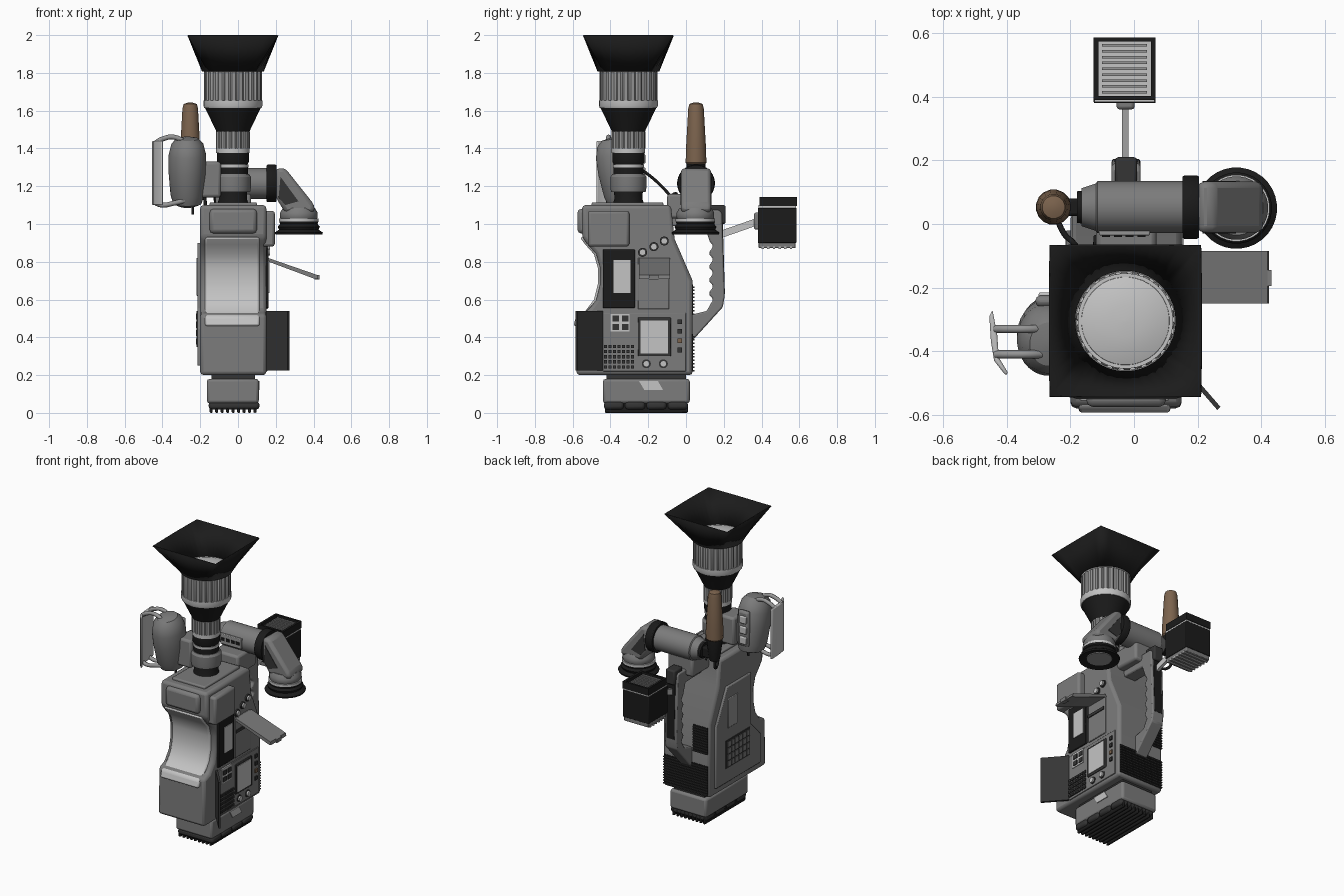
import bpy, bmesh, math
from mathutils import Vector, Matrix

if "Cube" in bpy.data.objects:
    bpy.data.objects.remove(bpy.data.objects["Cube"])

def material(name, *rgb):
    m = bpy.data.materials.new(name)
    m.use_nodes = True
    m.diffuse_color = (*rgb, 1)
    m.node_tree.nodes["Principled BSDF"].inputs["Base Color"].default_value = (*rgb, 1)
    return m

GRAY = material("body gray", .2, .2, .2)
MID = material("lens gray", .3, .3, .3)
DARK = material("dark gray", .035, .035, .035)
BLACK = material("rubber black", .011, .011, .011)
LIGHT = material("light gray", .55, .55, .55)
BROWN = material("foam brown", .2, .125, .075)
LX, LY = -.027, -.305          # lens axis

def finish(name, bm, mat, bevel=0, smooth=True):
    bmesh.ops.recalc_face_normals(bm, faces=bm.faces)
    me = bpy.data.meshes.new(name)
    bm.to_mesh(me)
    bm.free()
    ob = bpy.data.objects.new(name, me)
    bpy.context.collection.objects.link(ob)
    me.materials.append(mat)
    if bevel:
        b = ob.modifiers.new("bevel", "BEVEL")
        b.width, b.segments, b.limit_method = bevel, 2, "ANGLE"
    if smooth:
        bpy.ops.object.select_all(action="DESELECT")
        ob.select_set(True)
        bpy.context.view_layer.objects.active = ob
        bpy.ops.object.shade_smooth_by_angle(angle=math.radians(32))
    return ob

def prism(name, pts, axis, lo, hi, mat, bevel=0):
    """Extrude a 2D outline along an axis; the points use the other two axes in order."""
    bm = bmesh.new()
    def at(p, d):
        c = list(p)
        c.insert("xyz".index(axis), d)
        return bm.verts.new(c)
    a, b = [at(p, lo) for p in pts], [at(p, hi) for p in pts]
    bm.faces.new(a)
    bm.faces.new(b[::-1])
    for i in range(len(a)):
        j = (i + 1) % len(a)
        bm.faces.new((a[i], a[j], b[j], b[i]))
    return finish(name, bm, mat, bevel)

def box(name, x, y, z, mat, bevel=0):
    return prism(name, [(x[0], y[0]), (x[1], y[0]), (x[1], y[1]), (x[0], y[1])], "z", *z, mat, bevel)

def lathe(name, prof, pos, mat, axis="z", n=32, ribs=0, squash=(1, 1)):
    """Turn (radius, height) pairs about an axis; ribs notch the outline."""
    bm = bmesh.new()
    n = ribs * 4 if ribs else n
    rings = []
    for r, h in prof:
        ring = []
        for i in range(n):
            k = r * (.94 if ribs and i % 4 == 0 else 1)
            t = 2 * math.pi * (i + .5) / n
            u, v = k * math.cos(t) * squash[0], k * math.sin(t) * squash[1]
            c = {"z": (u, v, h), "x": (h, u, v), "y": (u, h, v)}[axis]
            ring.append(bm.verts.new(Vector(c) + Vector(pos)))
        rings.append(ring)
    for a, b in zip(rings, rings[1:]):
        for i in range(n):
            bm.faces.new((a[i], a[i - 1], b[i - 1], b[i]))
    bm.faces.new(rings[0])
    bm.faces.new(rings[-1])
    return finish(name, bm, mat)

def tube(name, pts, r, mat):
    cu = bpy.data.curves.new(name, "CURVE")
    cu.dimensions, cu.bevel_depth, cu.bevel_resolution, cu.use_fill_caps = "3D", r, 2, True
    s = cu.splines.new("BEZIER")
    s.bezier_points.add(len(pts) - 1)
    for p, c in zip(s.bezier_points, pts):
        p.co, p.handle_left_type, p.handle_right_type = c, "AUTO", "AUTO"
    cu.materials.append(mat)
    ob = bpy.data.objects.new(name, cu)
    bpy.context.collection.objects.link(ob)

# Main body with the shoulder hollow
hollow = [(-.55, .93), (-.52, .89), (-.475, .84), (-.455, .77), (-.455, .68), (-.475, .6), (-.52, .54)]
prism("body", [(-.55, 1.1), *hollow, (-.575, .52), (-.58, .2), (.035, .2), (.035, .7), (-.06, .92), (-.08, 1.1)],
      "x", -.2, .15, GRAY, .018)
pad = hollow + [(-.57, .51), (-.585, .46)]
prism("shoulder_pad", [(y - .012, z) for y, z in pad] + [(y + .03, z) for y, z in pad[::-1]],
      "x", -.175, .115, LIGHT, .012)
prism("left_cover", [(-.5, .25), (-.02, .25), (-.02, .66), (-.14, .9), (-.4, .9), (-.4, .55), (-.5, .45)],
      "x", -.215, -.195, GRAY, .006)
box("front_cap", (-.15, .1), (-.575, -.5), (.95, 1.08), GRAY, .02)
box("side_module", (.12, .195), (-.52, -.3), (.88, 1.07), GRAY, .015)
box("top_plate", (-.15, .1), (-.5, -.12), (1.09, 1.115), GRAY, .008)

# Battery with ribbed end
box("battery", (-.165, .11), (-.44, .02), (.05, .18), GRAY, .015)
box("battery_neck", (-.14, .09), (-.42, 0), (.17, .21), DARK)
for i in range(4):
    y = -.435 + i * .113
    box("battery_cell", (-.155, .113), (y, y + .105), (.018, .06), DARK, .015)
for i in range(9):
    x = -.15 + i * .029
    box("battery_rib", (x, x + .016), (-.43, .01), (0, .05), BLACK, .006)
prism("battery_latch", [(-.25, .17), (-.15, .17), (-.12, .12), (-.22, .12)], "x", .1, .115, LIGHT)

# Lens barrel, from the mount upwards
for name, prof, mat, ribs in [
        ("lens_mount", [(.085, 1.1), (.075, 1.13), (.075, 1.2)], BLACK, 0),
        ("lens_collar", [(.092, 1.17), (.095, 1.19), (.095, 1.25), (.085, 1.265)], GRAY, 0),
        ("lens_base", [(.08, 1.25), (.08, 1.3)], BLACK, 0),
        ("iris_band", [(.083, 1.3), (.083, 1.315)], LIGHT, 0),
        ("iris_ring", [(.078, 1.315), (.085, 1.33), (.085, 1.38)], BLACK, 0),
        ("zoom_band", [(.089, 1.375), (.089, 1.4)], LIGHT, 0),
        ("zoom_ring", [(.09, 1.4), (.09, 1.49)], MID, 18),
        ("lens_cone", [(.088, 1.49), (.095, 1.505), (.148, 1.615)], BLACK, 0),
        ("focus_band", [(.152, 1.615), (.156, 1.625), (.156, 1.655)], LIGHT, 0),
        ("focus_ring", [(.154, 1.655), (.154, 1.805), (.145, 1.815)], MID, 26),
        ("front_rim", [(.15, 1.81), (.15, 1.83)], LIGHT, 0),
        ("front_glass", [(.14, 1.82), (.138, 1.835), (.1, 1.848), (.05, 1.855), (.005, 1.857)], LIGHT, 0)]:
    lathe(name, prof, (LX, LY, 0), mat, n=40, ribs=ribs)

# Lens hood: round at the lens, square at the mouth
bm = bmesh.new()
low, top = [], []
for i in range(40):
    c, s = math.cos(i * math.pi / 20), math.sin(i * math.pi / 20)
    k = .235 / max(abs(c), abs(s))
    low.append(bm.verts.new((LX + .158 * c, LY + .158 * s, 1.81)))
    top.append(bm.verts.new((LX + k * c, LY + k * s, 2)))
for i in range(40):
    bm.faces.new((low[i - 1], low[i], top[i], top[i - 1]))
hood = finish("lens_hood", bm, BLACK)
hood.modifiers.new("wall", "SOLIDIFY").thickness = .006

# Zoom grip with hand strap
box("grip_link", (-.2, -.09), (-.38, -.23), (1.14, 1.33), GRAY, .015)
pod = lathe("zoom_grip", [(.04, -.185), (.075, -.17), (.09, -.12), (.1, 0), (.1, .09), (.085, .15), (.06, .178), (.02, .187)],
            (0, 0, 0), GRAY, squash=(1, 1.15))
pod.matrix_world = Matrix.Translation((-.268, -.35, 1.275)) @ Matrix.Rotation(math.radians(9), 4, "X")
box("zoom_rocker_base", (-.31, -.23), (-.26, -.225), (1.16, 1.4), GRAY, .015)
for i in range(3):
    z = 1.18 + i * .07
    box("zoom_button", (-.3, -.25), (-.235, -.215), (z, z + .05), LIGHT, .006)
tube("grip_pin", [(-.24, -.33, 1.05), (-.24, -.33, 1.12)], .007, BLACK)
prism("strap_pad", [(-.395, -.47), (-.425, -.42), (-.43, -.35), (-.445, -.27), (-.455, -.29), (-.45, -.37), (-.44, -.43), (-.405, -.475)],
      "z", 1.1, 1.44, LIGHT, .006)
for z, zi in ((1.45, 1.42), (1.1, 1.13)):
    for y in (-.41, -.33):
        tube("strap_arm", [(-.26, y, zi), (-.34, y, z + .01), (-.4, y, z), (-.437, y, (z + zi) / 2 - .005)], .013, MID)

# Viewfinder, elbow and eyecup
box("finder_bracket", (-.12, .07), (-.1, .1), (1.03, 1.16), GRAY, .015)
lathe("finder_barrel", [(.06, -.165), (.075, -.12), (.082, -.115), (.082, .16)], (0, .053, 1.215), GRAY, "x")
lathe("finder_end", [(.05, -.18), (.055, -.12)], (0, .053, 1.215), BLACK, "x")
lathe("finder_ring", [(.096, .152), (.1, .158), (.1, .198), (.096, .205)], (0, .053, 1.215), BLACK, "x")
box("finder_controls", (-.11, .05), (-.036, -.02), (1.18, 1.25), MID, .004)
for i in range(4):
    box("finder_switch", (-.1 + i * .037, -.075 + i * .037), (-.041, -.034), (1.205, 1.225), BLACK)
prism("finder_elbow", [(.2, 1.14), (.2, 1.295), (.25, 1.295), (.405, 1.1), (.405, 1.06), (.25, 1.06)],
      "y", -.027, .133, GRAY, .025)
for y in (-.03, .13):
    prism("elbow_inset", [(.215, 1.14), (.225, 1.25), (.32, 1.12), (.25, 1.1)], "y", y, y + .006, DARK)
for name, prof, mat in [("eye_tube", [(.095, 1.025), (.1, 1.035), (.1, 1.06), (.085, 1.085)], GRAY),
                        ("eye_band", [(.105, 1.012), (.105, 1.028)], LIGHT),
                        ("eyecup", [(.085, .955), (.125, .945), (.128, .955), (.105, .97), (.112, .985), (.1, 1.0), (.105, 1.015)], BLACK),
                        ("eyepiece_glass", [(.08, .95), (.08, .96)], MID)]:
    lathe(name, prof, (.322, .05, 0), mat)

# Microphone
lathe("mic_foam", [(.045, 1.31), (.056, 1.325), (.054, 1.4), (.042, 1.61), (.036, 1.635), (.015, 1.642)], (-.253, .053, 0), BROWN, n=16)
lathe("mic_barrel", [(.03, 1.17), (.035, 1.19), (.05, 1.3), (.05, 1.325)], (-.253, .053, 0), BLACK, n=16)
box("mic_clamp", (-.25, -.16), (.025, .08), (1.18, 1.25), BLACK, .01)
tube("mic_cable", [(-.253, .053, 1.18), (-.25, .04, 1.11), (-.22, -.03, 1.13), (-.19, -.06, 1.16), (-.17, -.09, 1.09)], .009, BLACK)
tube("lens_cable", [(-.1, -.25, 1.3), (-.12, -.15, 1.22), (-.12, -.04, 1.1)], .008, BLACK)

# Carrying handle with finger grooves
grooves = [(.132 + .011 * math.sin(i * math.pi / 2.5), .58 + i * .0142) for i in range(25)]
prism("handle", [(-.1, 1.07), (-.1, .99), (.1, .985), *grooves[::-1], (.11, .54), (.03, .52), (.03, .38),
                 (.05, .4), (.195, .56), (.205, .62), (.19, 1.06), (.17, 1.075)], "x", -.07, .02, GRAY, .008)
prism("handle_strip", [(.2, .63), (.206, .63), (.194, 1.03), (.188, 1.03)], "x", -.055, .005, BLACK)

# Lamp on its arm
box("lamp_shoe", (-.06, .01), (.12, .21), (1.0, 1.1), DARK, .01)
prism("lamp_arm", [(.17, .92), (.17, .96), (.385, 1.035), (.385, .995)], "x", -.037, -.017, LIGHT)
box("lamp_knuckle", (-.055, .002), (.36, .4), (.97, 1.06), GRAY, .01)
box("lamp_housing", (-.127, .068), (.38, .585), (.9, 1.085), BLACK, .004)
box("lamp_band", (-.124, .065), (.383, .582), (1.08, 1.1), LIGHT)
box("lamp_base", (-.122, .063), (.385, .58), (.873, .905), GRAY, .004)
for i in range(6):
    y = .4 + i * .03
    box("lamp_fin", (-.125, .066), (y, y + .012), (.868, .88), LIGHT)
for x in ((-.127, -.112), (.053, .068)):
    box("lamp_rim_side", x, (.39, .587), (1.095, 1.143), BLACK)
for y in ((.39, .403), (.574, .587)):
    box("lamp_rim_end", (-.127, .068), y, (1.095, 1.143), BLACK)
box("lamp_reflector", (-.112, .053), (.403, .574), (1.1, 1.12), LIGHT)
for i in range(9):
    y = .41 + i * .0185
    box("lamp_slat", (-.1, .041), (y, y + .008), (1.12, 1.132), MID)

# Open doors
prism("tape_door", [(.15, .805), (.16, .82), (.42, .73), (.425, .71), (.41, .708)], "y", -.25, -.085, GRAY)
box("tape_door_tab", (.405, .432), (-.195, -.145), (.705, .73), GRAY)
prism("panel_door", [(.145, -.45), (.155, -.44), (.272, -.575), (.262, -.585)], "z", .225, .54, DARK)

# Control side: plates (y range, z range, depth, colour)
def plate(name, y, z, depth, mat, bevel=0):
    return box(name, (.14, .15 + depth), y, z, mat, bevel)

plate("tape_window_frame", (-.44, -.27), (.555, .865), .012, BLACK, .005)
plate("tape_window", (-.385, -.295), (.635, .81), .016, LIGHT)
plate("cover_panel", (-.255, -.09), (.55, .82), .008, GRAY, .004)
plate("cover_latch", (-.25, -.1), (.72, .74), .014, DARK)
plate("control_panel", (-.44, 0), (.22, .53), .006, GRAY, .003)
plate("screen_frame", (-.255, -.08), (.3, .505), .012, DARK, .004)
plate("screen", (-.24, -.095), (.315, .49), .016, LIGHT)
plate("dial_plate", (-.4, -.3), (.43, .53), .01, LIGHT)
for i in range(2):
    for j in range(2):
        plate("dial_key", (-.39 + i * .05, -.355 + i * .05), (.44 + j * .045, .47 + j * .045), .015, DARK)
for i in range(7):
    for j in range(5):
        y, z = -.435 + i * .024, .235 + j * .027
        plate("key", (y, y + .017), (z, z + .017), .014, DARK)
for j in range(4):
    plate("side_key", (-.045, -.02), (.32 + j * .05, .345 + j * .05), .014, BROWN if j == 1 else DARK)
for y, z in ((-.21, .26), (-.12, .26), (-.23, .85), (-.17, .88), (-.115, .91)):
    lathe("knob_base", [(.024, .14), (.024, .16)], (0, y, z), DARK, "x", 16)
    lathe("knob", [(.017, .15), (.017, .17)], (0, y, z), LIGHT, "x", 16)

# Grilles on the back and the far side
for x0, x1, z0, n in ((-.19, .14, .22, 11), (-.19, -.08, .5, 10)):
    box("back_vent", (x0, x1), (.02, .038), (z0, z0 + n * .018), BLACK)
    for i in range(n):
        box("vent_slat", (x0, x1), (.03, .046), (z0 + i * .018, z0 + i * .018 + .008), DARK)
box("side_window", (-.221, -.21), (-.25, -.14), (.62, .82), MID, .004)
box("side_vent", (-.219, -.21), (-.38, -.12), (.35, .54), DARK)
for i in range(6):
    for j in range(4):
        y, z = -.37 + i * .041, .362 + j * .044
        box("side_vent_cell", (-.223, -.21), (y, y + .03), (z, z + .033), GRAY)
